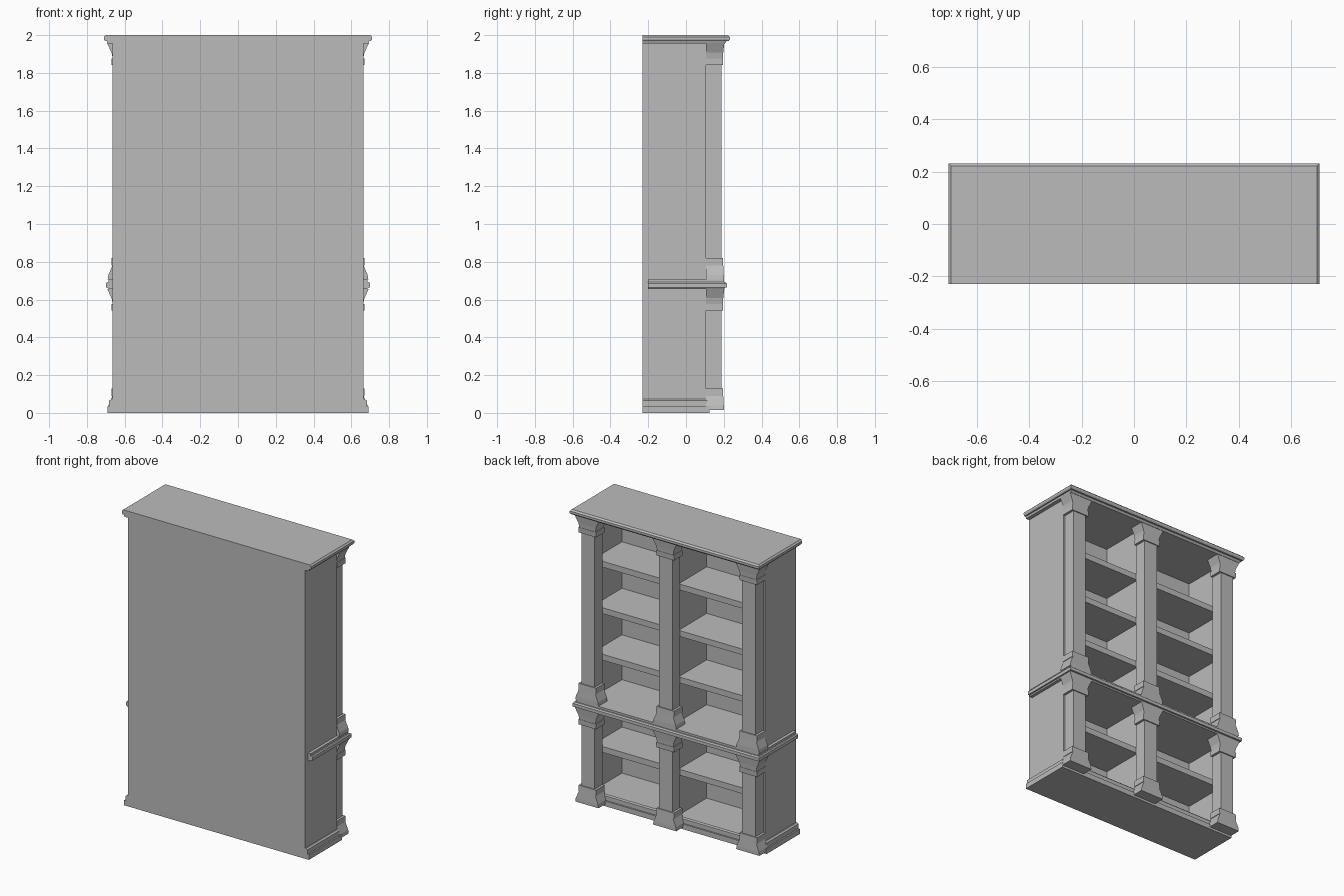
import bpy
import bmesh

cube = bpy.data.objects.get("Cube")
if cube:
    bpy.data.objects.remove(cube, do_unlink=True)

grey = bpy.data.materials.new("light_grey")
grey.use_nodes = True
colour = (0.5, 0.5, 0.5, 1)
grey.diffuse_color = colour
grey.node_tree.nodes["Principled BSDF"].inputs["Base Color"].default_value = colour

BACK, FRONT = -0.23, 0.105


def loft(name, rings):
    """Stack rectangles (z, x_min, x_max, y_min, y_max) into a closed solid."""
    bm = bmesh.new()
    loops = []
    for z, x0, x1, y0, y1 in rings:
        loops.append([bm.verts.new(p) for p in
                      ((x0, y0, z), (x1, y0, z), (x1, y1, z), (x0, y1, z))])
    bm.faces.new(loops[0][::-1])
    bm.faces.new(loops[-1])
    for low, high in zip(loops, loops[1:]):
        for i in range(4):
            j = (i + 1) % 4
            bm.faces.new((low[i], low[j], high[j], high[i]))
    mesh = bpy.data.meshes.new(name)
    bm.to_mesh(mesh)
    bm.free()
    mesh.materials.append(grey)
    obj = bpy.data.objects.new(name, mesh)
    bpy.context.collection.objects.link(obj)
    return obj


def box(name, x0, x1, y0, y1, z0, z1):
    return loft(name, [(z0, x0, x1, y0, y1), (z1, x0, x1, y0, y1)])


def moulding(name, back, profile):
    """Band around the sides and open face; profile is (z, half width, depth)."""
    return loft(name, [(z, -w, w, back, d) for z, w, d in profile])


def pilaster(name, x, z0, z1):
    """Square shaft with a flared foot, a flared capital and two collars."""
    foot = [(0, 0.087, 0.2), (0.025, 0.083, 0.2), (0.075, 0.062, 0.197)]
    collar = [(0.075, 0.066, 0.197), (0.115, 0.066, 0.195), (0.115, 0.05, 0.188)]
    head = [(0.115, 0.05, 0.188), (0.115, 0.066, 0.195), (0.08, 0.066, 0.197),
            (0.08, 0.06, 0.195), (0.05, 0.066, 0.197), (0.025, 0.078, 0.2),
            (0, 0.09, 0.203)]
    rings = [(z0 + h, w, d) for h, w, d in foot + collar]
    rings += [(z1 - h, w, d) for h, w, d in head]
    loft(name, [(z, x - w, x + w, FRONT, d) for z, w, d in rings])


# Carcass panels
box("back_panel", -0.665, 0.665, BACK, -0.2, 0, 1.96)
for side, sign in (("left", 1), ("right", -1)):
    x0, x1 = sorted((sign * 0.62, sign * 0.665))
    box(side + "_side_panel", x0, x1, -0.2, FRONT, 0, 1.96)
box("divider", -0.015, 0.055, -0.2, FRONT, 0.07, 1.96)

# Shelves on both sides of the divider
for i, top in enumerate((0.385, 1.01, 1.325, 1.64)):
    box(f"left_shelf_{i}", 0.055, 0.62, -0.2, 0.1, top - 0.04, top)
    box(f"right_shelf_{i}", -0.62, -0.015, -0.2, 0.1, top - 0.04, top)

# Plinth, waist rail and cornice
moulding("plinth", BACK, [(0, 0.692, 0.125), (0.035, 0.692, 0.125),
                          (0.035, 0.682, 0.115), (0.065, 0.682, 0.115),
                          (0.073, 0.672, 0.108)])
moulding("waist_rail", -0.2, [(0.655, 0.685, 0.2), (0.663, 0.69, 0.205),
                              (0.663, 0.7, 0.217), (0.685, 0.7, 0.217),
                              (0.692, 0.694, 0.208), (0.692, 0.685, 0.2),
                              (0.706, 0.685, 0.2)])
moulding("cornice", BACK, [(1.955, 0.69, 0.205), (1.968, 0.695, 0.215),
                           (1.968, 0.704, 0.226), (1.978, 0.71, 0.232),
                           (1.99, 0.71, 0.232), (2, 0.7, 0.222)])

# Pilasters in two tiers
for label, x in (("left", 0.603), ("middle", 0.02), ("right", -0.603)):
    pilaster(label + "_lower_pilaster", x, 0.015, 0.657)
    pilaster(label + "_upper_pilaster", x, 0.705, 1.957)
